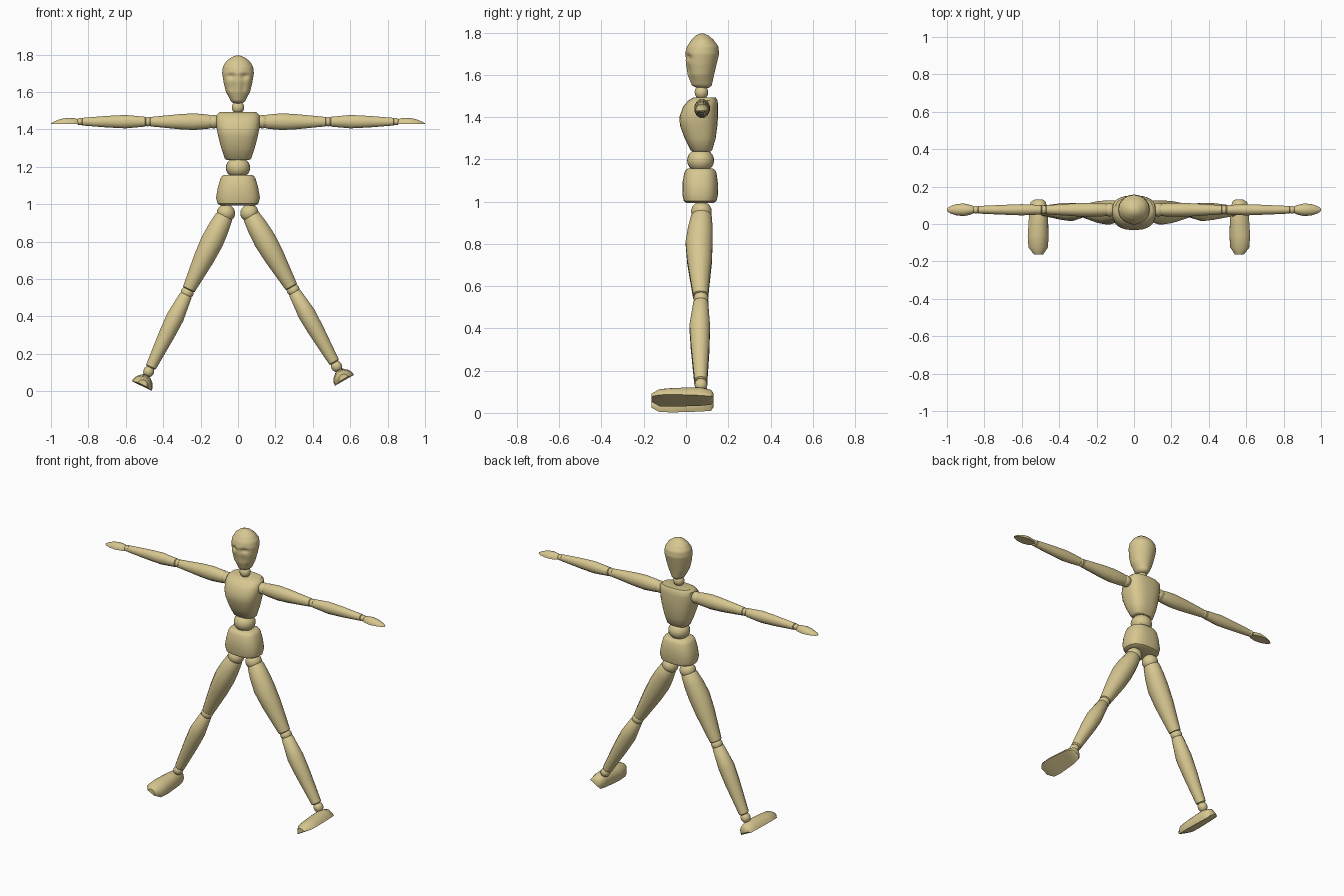
import bpy, bmesh, math
from mathutils import Vector, Matrix

if "Cube" in bpy.data.objects:
    bpy.data.objects.remove(bpy.data.objects["Cube"])

wood = bpy.data.materials.new("pale wood")
wood.diffuse_color = (0.68, 0.57, 0.28, 1)
wood.use_nodes = True
wood.node_tree.nodes["Principled BSDF"].inputs["Base Color"].default_value = wood.diffuse_color


def finish(name, bm, angle=40):
    bmesh.ops.recalc_face_normals(bm, faces=bm.faces[:])
    me = bpy.data.meshes.new(name)
    bm.to_mesh(me)
    bm.free()
    me.materials.append(wood)
    ob = bpy.data.objects.new(name, me)
    bpy.context.collection.objects.link(ob)
    bpy.ops.object.select_all(action='DESELECT')
    ob.select_set(True)
    bpy.context.view_layer.objects.active = ob
    bpy.ops.object.shade_smooth_by_angle(angle=math.radians(angle))
    return ob


def oval(n, p=2.0):
    """Closed unit cross-section; p above 2 makes it boxier."""
    pts = []
    for i in range(n):
        a = 2 * math.pi * (i + 0.5) / n
        c, s = math.cos(a), math.sin(a)
        pts.append((math.copysign(abs(c) ** (2 / p), c), math.copysign(abs(s) ** (2 / p), s)))
    return pts


def dome(n):
    """Half-round unit cross-section with a flat base."""
    return [(math.cos(math.pi * i / n), math.sin(math.pi * i / n)) for i in range(n + 1)]


def loft(name, section, rings, place, shape=None, angle=40):
    """Rings are (t, half size u, half size v, offset v)."""
    bm = bmesh.new()
    rows = []
    for t, ru, rv, cv in rings:
        row = []
        for u, v in section:
            co = Vector(place(u * ru, v * rv + cv, t))
            row.append(bm.verts.new(shape(co) if shape else co))
        rows.append(row)
    n = len(section)
    for a, b in zip(rows, rows[1:]):
        for i in range(n):
            j = (i + 1) % n
            bm.faces.new((a[i], a[j], b[j], b[i]))
    bm.faces.new(rows[0])
    bm.faces.new(rows[-1])
    return finish(name, bm, angle)


def ball(name, centre, radii):
    bm = bmesh.new()
    bmesh.ops.create_uvsphere(bm, u_segments=20, v_segments=12, radius=1)
    bmesh.ops.scale(bm, vec=radii, verts=bm.verts)
    bmesh.ops.translate(bm, vec=centre, verts=bm.verts)
    return finish(name, bm, 60)


def upright(u, v, t):
    return (u, v, t)


# Head: egg outline resampled finely, with eye hollows and cheeks beside a nose ridge
outline = [(1.538, .022, .028, .080), (1.550, .038, .047, .075), (1.60, .064, .063, .070),
           (1.65, .077, .073, .072), (1.70, .085, .081, .076), (1.735, .081, .074, .079),
           (1.765, .062, .053, .078), (1.785, .036, .031, .077), (1.795, .010, .010, .076)]
fine = []
for a, b in zip(outline, outline[1:]):
    steps = max(1, round((b[0] - a[0]) / 0.008))
    fine += [tuple(p + (q - p) * k / steps for p, q in zip(a, b)) for k in range(steps)]
fine.append(outline[-1])


def face(co):
    if co.y < 0.07:
        x = abs(co.x)
        eye = math.exp(-((x - .036) / .022) ** 2 - ((co.z - 1.685) / .014) ** 2)
        cheek = math.exp(-((x - .028) / .016) ** 2 - ((co.z - 1.625) / .045) ** 2)
        co.y += .016 * eye + .009 * cheek
    return co


loft("head", oval(48), fine, upright, face, 50)
ball("neck_joint", (0, .073, 1.517), (.033, .032, .034))

# Torso blocks
loft("chest", oval(28, 2.6),
     [(1.236, .060, .043, .074), (1.243, .071, .051, .073), (1.30, .090, .074, .067),
      (1.36, .106, .089, .060), (1.40, .114, .092, .060), (1.45, .118, .083, .069),
      (1.478, .114, .070, .080), (1.492, .098, .054, .087)], upright)
ball("waist_joint", (0, .069, 1.195), (.065, .064, .056))
loft("pelvis", oval(28, 2.6),
     [(.994, .094, .064, .067), (1.003, .110, .078, .067), (1.035, .118, .085, .067),
      (1.09, .108, .084, .067), (1.135, .095, .077, .068), (1.150, .086, .069, .068),
      (1.157, .074, .058, .068)], upright)

# Arms, stretched straight out to each side
SHOULDER_Z, ARM_Y = 1.441, .076
for side, s in (("left", -1), ("right", 1)):
    def along(u, v, t, s=s):
        return (s * t, ARM_Y + v, SHOULDER_Z + u)

    def palm_down(u, v, t, s=s):
        return (s * t, ARM_Y + u, 1.428 + v)

    ball(side + "_shoulder_joint", (s * .130, ARM_Y, SHOULDER_Z), (.038, .036, .036))
    loft(side + "_upper_arm", oval(12),
         [(.142, .034, .032, 0), (.165, .040, .036, 0), (.235, .046, .038, 0),
          (.31, .042, .036, 0), (.468, .026, .025, 0), (.474, .019, .019, 0)], along)
    ball(side + "_elbow_joint", (s * .482, ARM_Y, SHOULDER_Z), (.024, .024, .025))
    loft(side + "_forearm", oval(12),
         [(.490, .020, .020, 0), (.496, .027, .026, 0), (.60, .037, .031, 0),
          (.70, .032, .027, 0), (.832, .021, .021, 0), (.836, .016, .016, 0)], along)
    ball(side + "_wrist_joint", (s * .845, ARM_Y, SHOULDER_Z), (.020, .020, .019))
    loft(side + "_hand", dome(10),
         [(.853, .016, .024, .001), (.870, .025, .031, 0), (.910, .034, .034, 0),
          (.950, .030, .027, 0), (.985, .018, .013, 0), (1.0, .006, .004, 0)], palm_down)

# Legs, built straight down from the hip and then swung outwards
for side, hip_x, swing in (("left", -.064, 26), ("right", .061, -29.6)):
    m = Matrix.Translation((hip_x, 0, .953)) @ Matrix.Rotation(math.radians(swing), 4, 'Y')

    def down(u, v, t):
        return (u, v, -t)

    def sole_down(u, v, t):
        return (u, t, v - 1.029)

    parts = [
        ball(side + "_hip_joint", (0, .073, 0), (.049, .049, .047)),
        loft(side + "_thigh", oval(12),
             [(.016, .044, .044, .073), (.026, .049, .050, .073), (.09, .058, .060, .068),
              (.17, .063, .066, .062), (.27, .057, .060, .064), (.452, .036, .037, .069),
              (.458, .028, .028, .070)], down),
        ball(side + "_knee_joint", (0, .071, -.473), (.035, .035, .034)),
        loft(side + "_shin", oval(12),
             [(.484, .028, .028, .070), (.492, .035, .036, .070), (.62, .049, .050, .065),
              (.72, .045, .046, .067), (.915, .030, .031, .070), (.921, .023, .024, .070)], down),
        ball(side + "_ankle_joint", (0, .071, -.943), (.029, .030, .032)),
        loft(side + "_foot", dome(12),
             [(.130, .024, .028, .010), (.118, .041, .054, 0), (.070, .050, .066, 0),
              (.010, .054, .064, 0), (-.060, .059, .060, 0), (-.125, .055, .054, 0),
              (-.163, .026, .026, .008)], sole_down)]
    for ob in parts:
        ob.data.transform(m)
